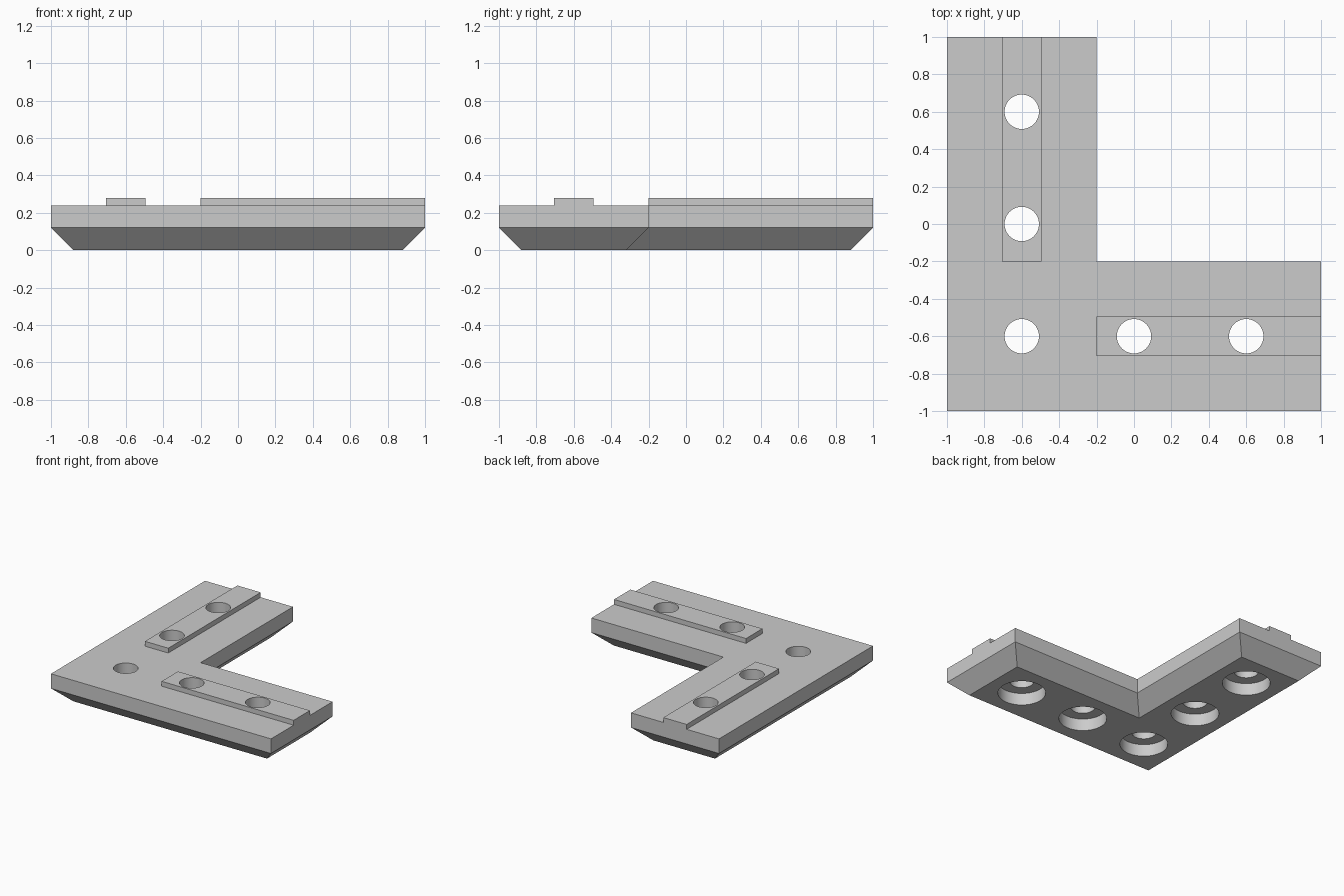
import bpy
import bmesh
import math

cube = bpy.data.objects.get("Cube")
if cube:
    bpy.data.objects.remove(cube, do_unlink=True)

ARM = 0.8                  # width of each arm
MID = -0.6                 # centre line of each arm
CHAMFER, TOP, RIB_TOP = 0.12, 0.24, 0.28
RIB_W = 0.212
HOLE_R, BORE_R, BORE_DEPTH = 0.092, 0.18, 0.1

grey = bpy.data.materials.new("light grey")
grey.use_nodes = True
grey.diffuse_color = (0.6, 0.6, 0.6, 1)
grey.node_tree.nodes["Principled BSDF"].inputs["Base Color"].default_value = (0.6, 0.6, 0.6, 1)


def make_object(name, bm):
    bmesh.ops.recalc_face_normals(bm, faces=bm.faces)
    mesh = bpy.data.meshes.new(name)
    bm.to_mesh(mesh)
    bm.free()
    mesh.materials.append(grey)
    obj = bpy.data.objects.new(name, mesh)
    bpy.context.collection.objects.link(obj)
    return obj


def loft(name, rings):
    """Closed solid through a stack of rings with equal point counts."""
    bm = bmesh.new()
    loops = [[bm.verts.new(p) for p in ring] for ring in rings]
    n = len(loops[0])
    for low, high in zip(loops, loops[1:]):
        for i in range(n):
            j = (i + 1) % n
            bm.faces.new((low[i], low[j], high[j], high[i]))
    bm.faces.new(loops[0][::-1])
    bm.faces.new(loops[-1])
    return make_object(name, bm)


def l_ring(inset, z):
    lo, hi, inner = -1 + inset, 1 - inset, -1 + ARM - inset
    return [(x, y, z) for x, y in ((lo, lo), (hi, lo), (hi, inner),
                                   (inner, inner), (inner, hi), (lo, hi))]


def box_ring(x0, x1, y0, y1, z):
    return [(x0, y0, z), (x1, y0, z), (x1, y1, z), (x0, y1, z)]


def circle_ring(x, y, r, z, n=48):
    return [(x + r * math.cos(math.tau * i / n),
             y + r * math.sin(math.tau * i / n), z) for i in range(n)]


# L-shaped plate with a chamfered underside
plate = loft("corner_plate", [l_ring(CHAMFER, 0), l_ring(0, CHAMFER), l_ring(0, TOP)])

# Locating ribs along both arms
a, b, start = MID - RIB_W / 2, MID + RIB_W / 2, -1 + ARM
rib_x = loft("side_rib", [box_ring(start, 1, a, b, z) for z in (TOP, RIB_TOP)])
rib_y = loft("back_rib", [box_ring(a, b, start, 1, z) for z in (TOP, RIB_TOP)])

# Counterbored screw holes: a stepped plug is cut from plate and ribs
for x, y in ((MID, MID), (0, MID), (0.6, MID), (MID, 0), (MID, 0.6)):
    plug = loft("hole_cutter", [circle_ring(x, y, BORE_R, -0.1),
                                circle_ring(x, y, BORE_R, BORE_DEPTH),
                                circle_ring(x, y, HOLE_R, BORE_DEPTH),
                                circle_ring(x, y, HOLE_R, 0.4)])
    plug.hide_render = True
    targets = [plate] + ([rib_x] if x > MID else []) + ([rib_y] if y > MID else [])
    for obj in targets:
        bpy.context.view_layer.objects.active = obj
        cut = obj.modifiers.new("hole", 'BOOLEAN')
        cut.operation = 'DIFFERENCE'
        cut.solver = 'EXACT'
        cut.object = plug
        bpy.ops.object.modifier_apply(modifier=cut.name)
    bpy.data.objects.remove(plug, do_unlink=True)

# Smooth hole walls, sharp plate edges
bpy.ops.object.select_all(action='DESELECT')
for obj in (plate, rib_x, rib_y):
    obj.select_set(True)
bpy.context.view_layer.objects.active = plate
bpy.ops.object.shade_smooth_by_angle(angle=math.radians(30))
